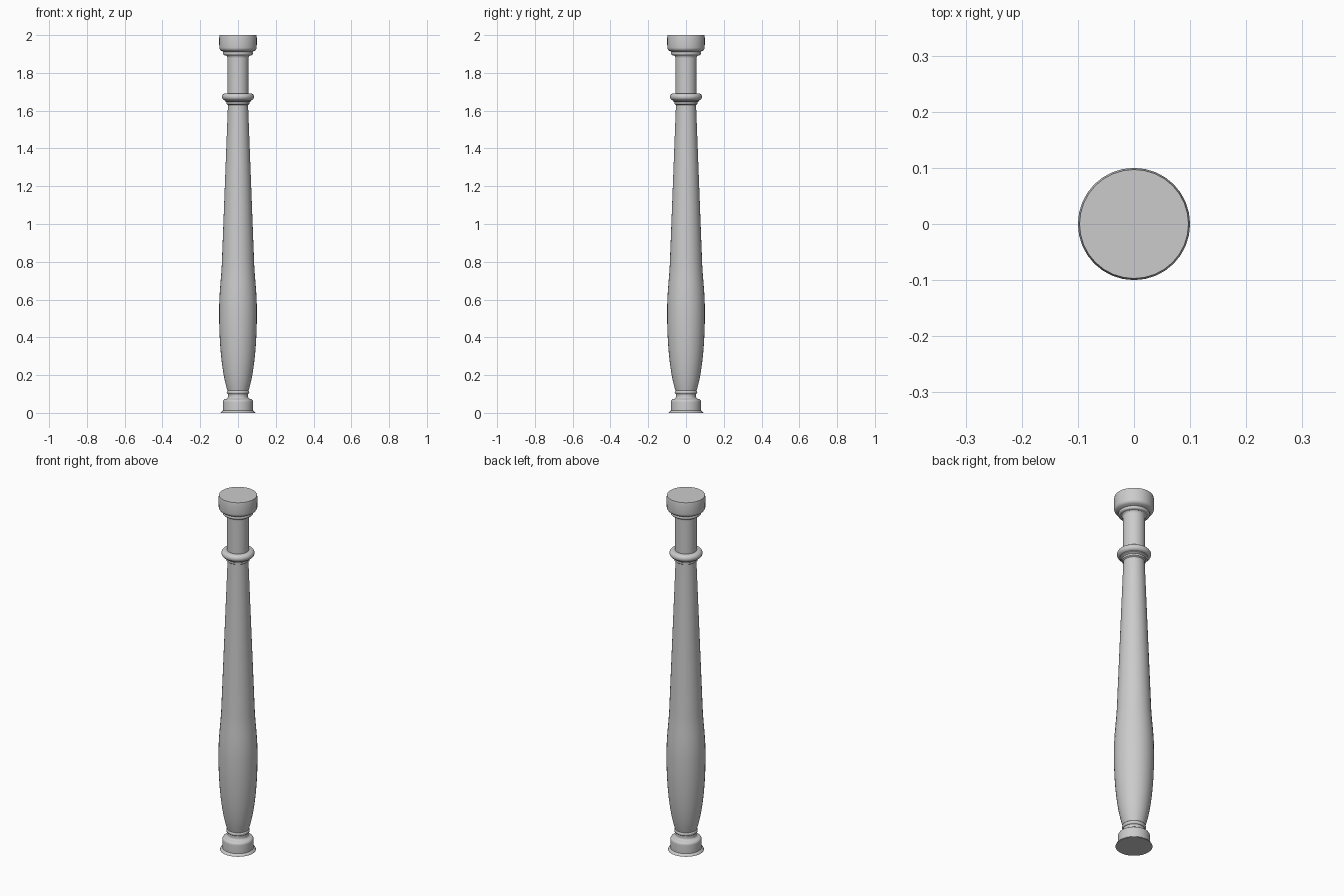
import bpy
import bmesh
from math import cos, sin, pi, radians
from mathutils import Vector

cube = bpy.data.objects.get("Cube")
if cube:
    bpy.data.objects.remove(cube)

SIDES = 32

stone = bpy.data.materials.new("grey_stone")
stone.use_nodes = True
stone.diffuse_color = (0.6, 0.6, 0.6, 1)
stone.node_tree.nodes["Principled BSDF"].inputs["Base Color"].default_value = (0.6, 0.6, 0.6, 1)


def arc(r, z, rr, rz, start, end, steps=6):
    """Elliptical arc in the profile plane, angles in degrees."""
    angles = [radians(start + (end - start) * i / steps) for i in range(steps + 1)]
    return [(r + rr * cos(a), z + rz * sin(a)) for a in angles]


def bezier(p0, p1, p2, p3, steps=12):
    """Smooth profile curve between two points."""
    a, b, c, d = (Vector(p) for p in (p0, p1, p2, p3))
    pts = []
    for i in range(steps + 1):
        t = i / steps
        s = 1 - t
        pts.append(tuple(a * s**3 + b * 3 * s * s * t + c * 3 * s * t * t + d * t**3))
    return pts


def lathe(name, profile):
    """Turn a profile, listed from bottom to top, and cap both ends."""
    bm = bmesh.new()
    rings = [[bm.verts.new((r * cos(2 * pi * i / SIDES), r * sin(2 * pi * i / SIDES), z))
              for i in range(SIDES)] for r, z in profile]
    for low, high in zip(rings, rings[1:]):
        for i in range(SIDES):
            j = (i + 1) % SIDES
            bm.faces.new((low[i], low[j], high[j], high[i]))
    bm.faces.new(rings[0][::-1])
    bm.faces.new(rings[-1])
    mesh = bpy.data.meshes.new(name)
    bm.to_mesh(mesh)
    bm.free()
    mesh.materials.append(stone)
    obj = bpy.data.objects.new(name, mesh)
    bpy.context.collection.objects.link(obj)
    bpy.ops.object.select_all(action="DESELECT")
    obj.select_set(True)
    bpy.context.view_layer.objects.active = obj
    bpy.ops.object.shade_smooth_by_angle(angle=radians(35))


# Foot: flared plate, rounded drum, cove and small fillet
lathe("foot", [(0.092, 0), (0.09, 0.005), (0.08, 0.012)]
      + arc(0.067, 0.057, 0.013, 0.016, 0, 80)
      + arc(0.066, 0.086, 0.013, 0.012, 260, 180)
      + [(0.053, 0.1)])
lathe("foot_fillet", arc(0.052, 0.109, 0.008, 0.01, -90, 90))

# Shaft: swelling belly below a long straight taper
belly = bezier((0.056, 0.118), (0.085, 0.21), (0.1, 0.36), (0.1, 0.53))
shoulder = bezier((0.1, 0.53), (0.1, 0.64), (0.09, 0.7), (0.086, 0.78), 8)
lathe("shaft", belly + shoulder[1:] + [(0.053, 1.635)])

# Collar: small step under a rounded ring
lathe("collar_step", [(0.053, 1.63), (0.06, 1.635), (0.06, 1.645), (0.07, 1.651), (0.07, 1.658)])
lathe("collar_ring", arc(0.065, 1.673, 0.02, 0.019, -90, 90, 10))

# Neck with a cove flaring out at the top
lathe("neck", [(0.056, 1.68), (0.056, 1.88)] + arc(0.071, 1.88, 0.015, 0.016, 180, 90))

# Capital: bead, then a wide drum rounded underneath
lathe("capital_bead", arc(0.07, 1.903, 0.009, 0.01, -90, 90))
lathe("capital", [(0.076, 1.91)] + arc(0.081, 1.935, 0.018, 0.02, -80, 0)
      + [(0.1, 1.985), (0.097, 2.0)])
